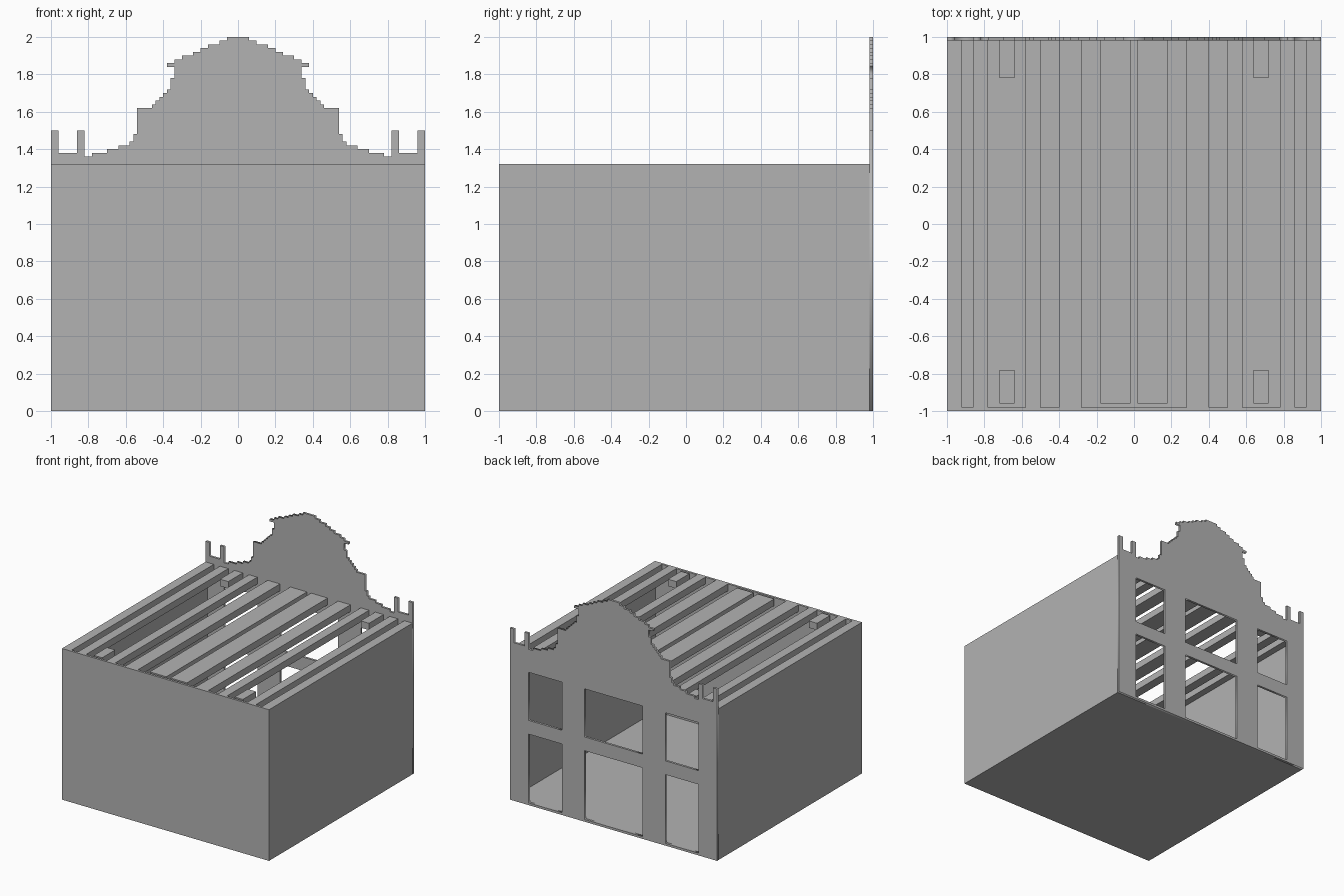
import bpy

cube = bpy.data.objects.get("Cube")
if cube:
    bpy.data.objects.remove(cube, do_unlink=True)

GREY = (0.45, 0.45, 0.45, 1)
grey = bpy.data.materials.new("plain_grey")
grey.use_nodes = True
grey.diffuse_color = GREY
grey.node_tree.nodes["Principled BSDF"].inputs["Base Color"].default_value = GREY

T = 0.02          # wall thickness
H = 1.32          # wall height
DEPTH = 0.06      # beam depth
INNER = 1 - T


def box(name, x, y, z):
    """Box from three (low, high) ranges."""
    verts = [(a, b, c) for a in x for b in y for c in z]
    faces = [(0, 1, 3, 2), (4, 6, 7, 5), (0, 4, 5, 1),
             (2, 3, 7, 6), (0, 2, 6, 4), (1, 5, 7, 3)]
    mesh = bpy.data.meshes.new(name)
    mesh.from_pydata(verts, [], faces)
    mesh.materials.append(grey)
    obj = bpy.data.objects.new(name, mesh)
    bpy.context.collection.objects.link(obj)
    return obj


def mirrored(name, x, y, z):
    """Matching boxes on the left (+x) and right (-x)."""
    box("left_" + name, x, y, z)
    box("right_" + name, (-x[1], -x[0]), y, z)


# Floor and walls
box("floor", (-INNER, INNER), (-INNER, INNER), (0, T))
box("front_wall", (-INNER, INNER), (-1, -INNER), (0, H))
mirrored("side_wall", (INNER, 1), (-1, INNER), (0, H))

# Roof beams, with the centre pair stopping short of the front wall
roof = (H - DEPTH, H)
for name, x in (("edge_beam", (0.92, INNER)), ("outer_beam", (0.78, 0.86)),
                ("middle_beam", (0.5, 0.58)), ("inner_beam", (0.28, 0.4))):
    mirrored(name, x, (-INNER, INNER), roof)
mirrored("centre_beam", (0.02, 0.18), (-0.96, INNER), roof)

# Short blocks between the beams
mirrored("front_block", (0.64, 0.72), (-0.96, -0.78), roof)
mirrored("back_block", (0.64, 0.72), (0.78, INNER), roof)

# Stepped gable: (outer x of step, height), from the edge to the centre
steps = [(1, 1.5), (0.96, 1.38), (0.86, 1.5), (0.82, 1.36), (0.78, 1.38),
         (0.7, 1.4), (0.64, 1.42), (0.58, 1.44), (0.56, 1.48), (0.54, 1.62),
         (0.46, 1.64), (0.44, 1.66), (0.42, 1.68), (0.4, 1.7), (0.38, 1.72),
         (0.36, 1.78), (0.34, 1.84), (0.38, 1.86), (0.34, 1.88), (0.3, 1.9),
         (0.24, 1.92), (0.2, 1.94), (0.16, 1.96), (0.1, 1.98), (0.06, 2)]
half, z = [], 0
for x, top in steps:
    half += [(x, z), (x, top)]
    z = top
outline = half + [(-x, z) for x, z in reversed(half)]

# Window and door openings
loops = [outline]
for low, high in ((T, 0.62), (0.74, 1.16)):
    for a, b in ((-0.82, -0.5), (-0.28, 0.28), (0.5, 0.82)):
        loops.append([(a, low), (a, high), (b, high), (b, low)])

# Back facade as a filled, extruded flat curve with holes
curve = bpy.data.curves.new("back_facade", "CURVE")
curve.dimensions = "2D"
curve.fill_mode = "BOTH"
curve.extrude = T / 2
for loop in loops:
    spline = curve.splines.new("POLY")
    spline.points.add(len(loop) - 1)
    for point, (x, z) in zip(spline.points, loop):
        point.co = (x, z, 0, 1)
    spline.use_cyclic_u = True
curve.materials.append(grey)
facade = bpy.data.objects.new("back_facade", curve)
facade.rotation_euler.x = 1.5707963
facade.location.y = 1 - T / 2
bpy.context.collection.objects.link(facade)
bpy.ops.object.select_all(action="DESELECT")
facade.select_set(True)
bpy.context.view_layer.objects.active = facade
bpy.ops.object.convert(target="MESH")
